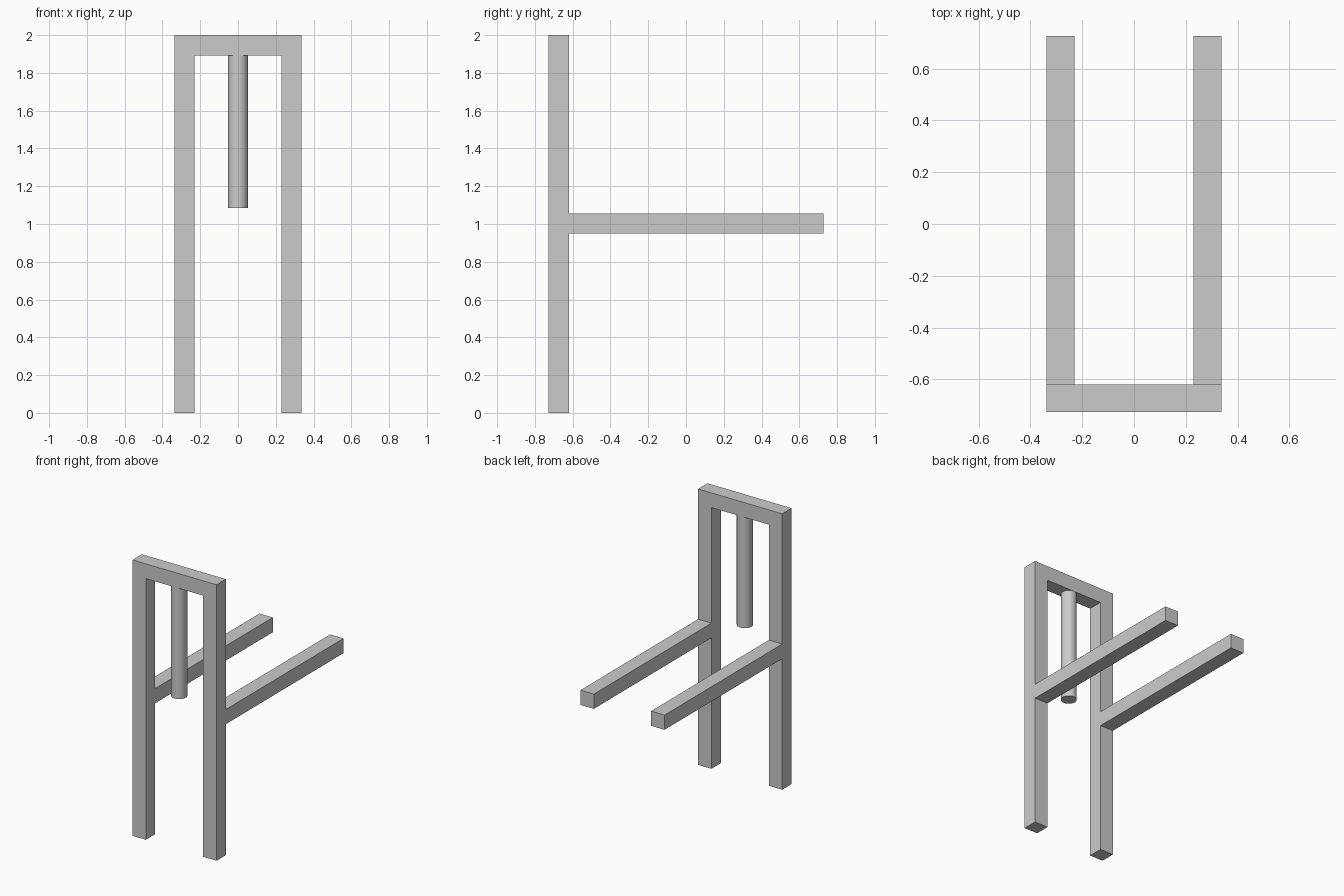
import bpy
import bmesh
from mathutils import Vector

cube = bpy.data.objects.get("Cube")
if cube:
    bpy.data.objects.remove(cube, do_unlink=True)

# Main dimensions
BAR = 0.107
HALF_WIDTH = 0.337
FRONT, BACK = -0.727, 0.727
HEIGHT = 2.0
INNER = HALF_WIDTH - BAR
ARM_LOW, ARM_HIGH = 0.949, 1.056

# Single plain grey
grey = bpy.data.materials.new("plain_grey")
grey.use_nodes = True
colour = (0.6, 0.6, 0.6, 1)
grey.diffuse_color = colour
grey.node_tree.nodes["Principled BSDF"].inputs["Base Color"].default_value = colour


def add_object(name, bm):
    bmesh.ops.recalc_face_normals(bm, faces=bm.faces)
    mesh = bpy.data.meshes.new(name)
    bm.to_mesh(mesh)
    bm.free()
    mesh.materials.append(grey)
    obj = bpy.data.objects.new(name, mesh)
    bpy.context.collection.objects.link(obj)
    return obj


def extrude_profile(name, points, offset):
    bm = bmesh.new()
    face = bm.faces.new([bm.verts.new(p) for p in points])
    result = bmesh.ops.extrude_face_region(bm, geom=[face], use_keep_orig=True)
    moved = [g for g in result["geom"] if isinstance(g, bmesh.types.BMVert)]
    bmesh.ops.translate(bm, verts=moved, vec=Vector(offset))
    return add_object(name, bm)


# Upright frame: two legs joined by a top bar
right_half = [(HALF_WIDTH, HEIGHT), (HALF_WIDTH, 0), (INNER, 0), (INNER, HEIGHT - BAR)]
outline = right_half + [(-x, z) for x, z in reversed(right_half)]
extrude_profile("upright_frame", [(x, FRONT, z) for x, z in outline], (0, BAR, 0))

# Horizontal arms reaching backwards
for side, sign in (("left", 1), ("right", -1)):
    section = [(sign * x, FRONT + BAR, z) for x, z in (
        (INNER, ARM_LOW), (HALF_WIDTH, ARM_LOW),
        (HALF_WIDTH, ARM_HIGH), (INNER, ARM_HIGH))]
    extrude_profile(side + "_arm", section, (0, BACK - FRONT - BAR, 0))

# Round rod hanging from the top bar
rod_bottom, rod_top = 1.085, HEIGHT - BAR
bpy.ops.mesh.primitive_cylinder_add(
    vertices=32, radius=0.053, depth=rod_top - rod_bottom,
    location=(0, FRONT + BAR / 2, (rod_top + rod_bottom) / 2))
rod = bpy.context.object
rod.name = "hanging_rod"
rod.data.materials.append(grey)
bpy.ops.object.shade_smooth_by_angle()
